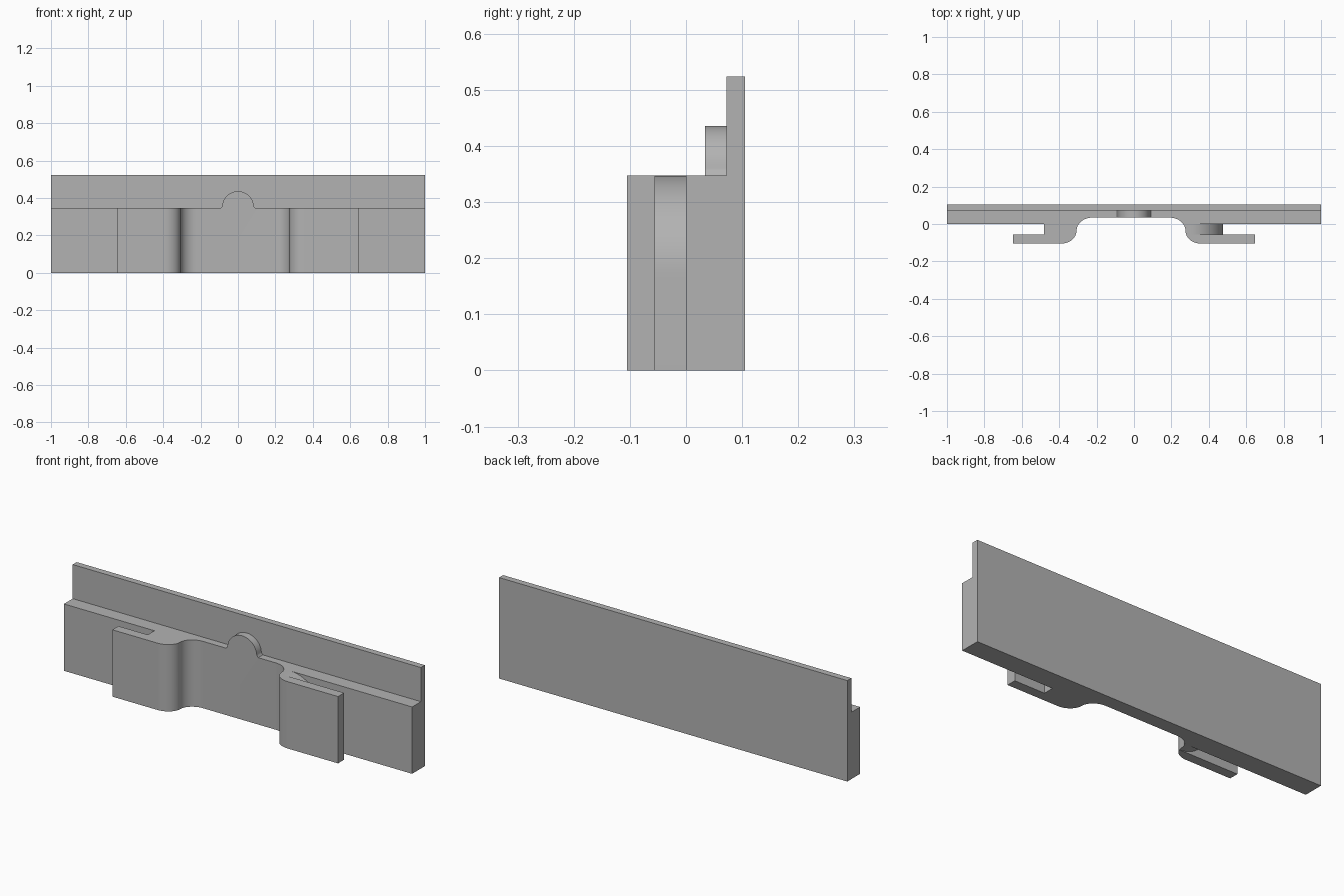
import bpy, bmesh, math
from mathutils import Vector

cube = bpy.data.objects.get("Cube")
if cube:
    bpy.data.objects.remove(cube, do_unlink=True)

BODY_H, RAIL_H = 0.347, 0.524
BACK, RAIL_Y, PAD_Y, LIP_Y, FRONT = 0.105, 0.072, 0.034, -0.055, -0.105

grey = bpy.data.materials.new("plain grey")
grey.use_nodes = True
colour = (0.45, 0.45, 0.45, 1)
grey.diffuse_color = colour
grey.node_tree.nodes["Principled BSDF"].inputs["Base Color"].default_value = colour


def prism(name, points, sweep):
    """Extrude a closed outline of 3D points along a vector."""
    bm = bmesh.new()
    face = bm.faces.new([bm.verts.new(p) for p in points])
    new = bmesh.ops.extrude_face_region(bm, geom=[face])["geom"]
    bmesh.ops.translate(bm, vec=Vector(sweep),
                        verts=[v for v in new if isinstance(v, bmesh.types.BMVert)])
    bmesh.ops.recalc_face_normals(bm, faces=bm.faces)
    mesh = bpy.data.meshes.new(name)
    bm.to_mesh(mesh)
    bm.free()
    mesh.materials.append(grey)
    obj = bpy.data.objects.new(name, mesh)
    bpy.context.collection.objects.link(obj)
    return obj


def arc(cx, cy, rx, ry, start, end, steps=12):
    angles = [math.radians(start + (end - start) * i / steps) for i in range(steps + 1)]
    return [(cx + rx * math.cos(a), cy + ry * math.sin(a)) for a in angles]


def combine(target, other, operation):
    mod = target.modifiers.new(operation.lower(), "BOOLEAN")
    mod.operation, mod.object, mod.solver = operation, other, "EXACT"
    bpy.context.view_layer.objects.active = target
    bpy.ops.object.modifier_apply(modifier=mod.name)
    bpy.data.objects.remove(other, do_unlink=True)


def clip_side(sign, bend_x):
    """Plan outline of one clip, from the back corner in to the central pad."""
    r = (PAD_Y - FRONT) / 2
    mid = (PAD_Y + FRONT) / 2
    pts = [(1, BACK), (1, 0), (0.648, 0), (0.648, FRONT)]
    pts += arc(bend_x + 0.083, mid, 0.083, r, 270, 180)
    pts += arc(bend_x - 0.083, mid, 0.083, r, 0, 90)[1:]
    return [(sign * x, y) for x, y in pts]


# Main body with the two bent clips
outline = clip_side(1, 0.275) + clip_side(-1, 0.307)[::-1]
body = prism("clip_rail", [(x, y, 0) for x, y in outline], (0, 0, BODY_H))

# Slots behind the clip tips; each inner end is rounded off at one edge
R = 0.175
for sign, end_x, flip in ((1, 0.475, False), (-1, 0.48, True)):
    prof = [(0.75, -0.05), (end_x, -0.05)]
    prof += arc(end_x - R, BODY_H - R, R, R, 0, 90, 20)
    prof += [(end_x - R, BODY_H + 0.05), (0.75, BODY_H + 0.05)]
    pts = [(sign * x, LIP_Y, BODY_H - z if flip else z) for x, z in prof]
    cutter = prism("slot_cutter", pts, (0, -LIP_Y, 0))
    cutter.hide_render = True
    combine(body, cutter, "DIFFERENCE")

# Tall back plate
plate = [(-1, RAIL_Y), (1, RAIL_Y), (1, BACK), (-1, BACK)]
combine(body, prism("back_plate", [(x, y, 0) for x, y in plate], (0, 0, RAIL_H)), "UNION")

# Half-round tab in the middle, with a small flare at its foot
tab = [(0.08, 0.3), (0.08, BODY_H), (0.092, BODY_H), (0.085, BODY_H + 0.008)]
tab += arc(0, 0.355, 0.084, 0.081, 4, 176, 24)
tab += [(-x, z) for x, z in tab[3::-1]]
combine(body, prism("round_tab", [(x, PAD_Y, z) for x, z in tab],
                    (0, RAIL_Y - PAD_Y + 0.01, 0)), "UNION")

# Merge flat areas and shade the bends smoothly
bm = bmesh.new()
bm.from_mesh(body.data)
bmesh.ops.remove_doubles(bm, verts=bm.verts, dist=0.0001)
bmesh.ops.dissolve_limit(bm, angle_limit=math.radians(0.5), verts=bm.verts, edges=bm.edges)
bm.to_mesh(body.data)
bm.free()
bpy.ops.object.select_all(action="DESELECT")
body.select_set(True)
bpy.context.view_layer.objects.active = body
bpy.ops.object.shade_smooth_by_angle(angle=math.radians(30))
